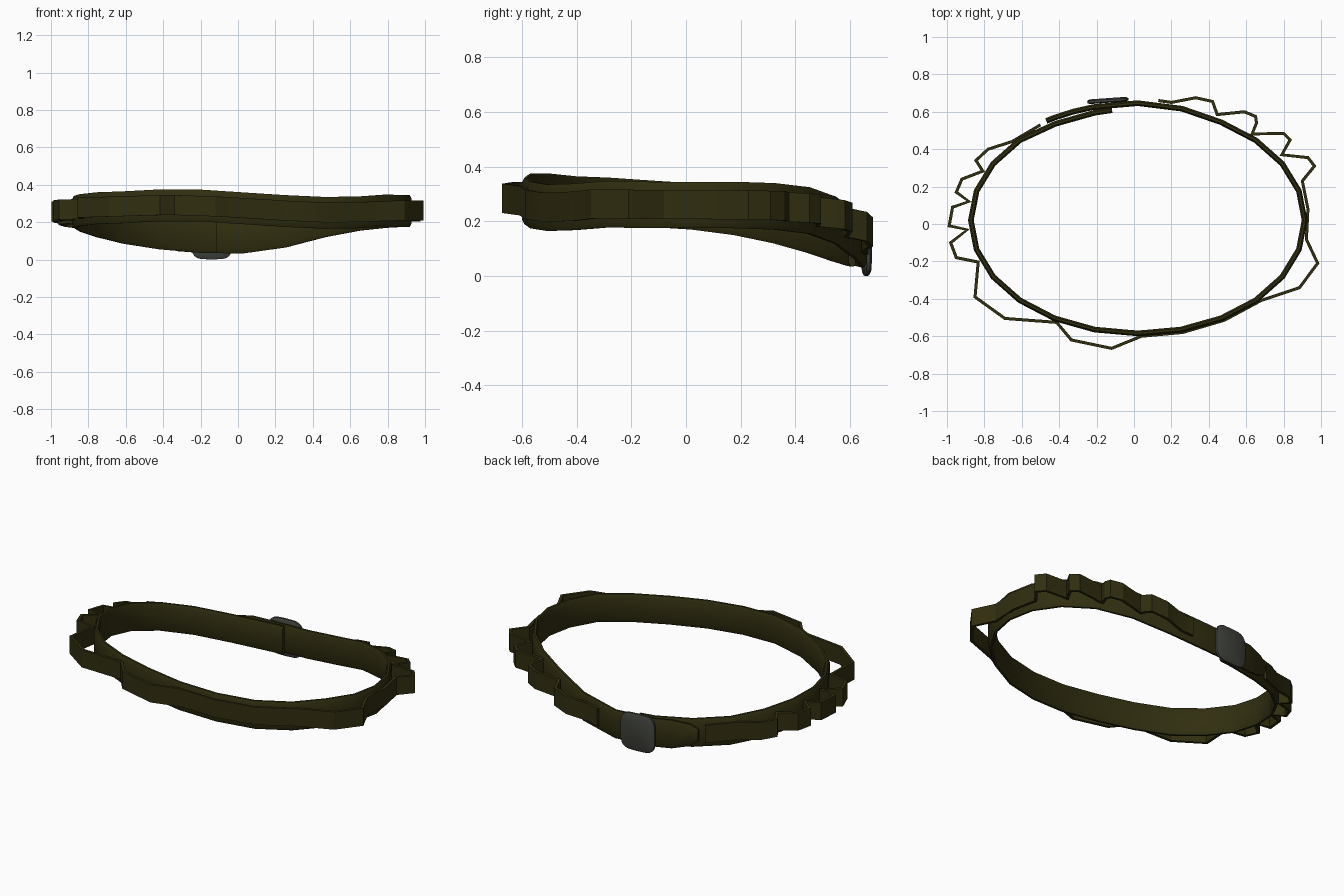
import bpy, bmesh
from math import radians, degrees, cos, sin, atan2, copysign, floor
from mathutils import Vector, Matrix

if "Cube" in bpy.data.objects:
    bpy.data.objects.remove(bpy.data.objects["Cube"])

CX, CY, RX, RY = 0.02, 0.02, 0.892, 0.605   # centre line of the worn belt
HEIGHT = 0.17
# lower edge of the belt every 15 degrees, starting at +x
LOW = [.175, .175, .17, .155, .12, .065, .032, .037, .055, .085, .12, .15,
       .17, .18, .19, .195, .205, .205, .19, .175, .165, .168, .178, .175]


def material(name, colour):
    m = bpy.data.materials.new(name)
    m.use_nodes = True
    m.diffuse_color = (*colour, 1)
    bsdf = m.node_tree.nodes["Principled BSDF"]
    bsdf.inputs["Base Color"].default_value = (*colour, 1)
    bsdf.inputs["Roughness"].default_value = 0.8
    return m


def low_edge(angle):
    a = (angle % 360) / 15
    i = floor(a)
    return LOW[i % 24] + (LOW[(i + 1) % 24] - LOW[i % 24]) * (a - i)


def finish(name, bm, mat, angle):
    bmesh.ops.recalc_face_normals(bm, faces=bm.faces)
    mesh = bpy.data.meshes.new(name)
    bm.to_mesh(mesh)
    bm.free()
    mesh.materials.append(mat)
    obj = bpy.data.objects.new(name, mesh)
    bpy.context.collection.objects.link(obj)
    bpy.ops.object.select_all(action='DESELECT')
    obj.select_set(True)
    bpy.context.view_layer.objects.active = obj
    bpy.ops.object.shade_smooth_by_angle(angle=radians(angle))
    return obj


def sweep(name, stations, thick, bevel, mat, angle):
    """Run an upright band through stations of (x, y, low, high)."""
    bm = bmesh.new()
    pts = [Vector(s[:2]) for s in stations]
    rings = []
    for i, (x, y, lo, hi) in enumerate(stations):
        d1 = (pts[i] - pts[max(i - 1, 0)]).normalized()
        d2 = (pts[min(i + 1, len(pts) - 1)] - pts[i]).normalized()
        d = (d1 + d2).normalized()
        side = d2 if d1.length == 0 else d1
        n = Vector((d.y, -d.x)) / max(d.dot(side), 0.6)
        h, b = thick / 2, bevel
        if b:
            section = [(-h, lo + b), (-h * .4, lo), (h * .4, lo), (h, lo + b),
                       (h, hi - b), (h * .4, hi), (-h * .4, hi), (-h, hi - b)]
        else:
            section = [(-h, lo), (h, lo), (h, hi), (-h, hi)]
        rings.append([bm.verts.new((x + n.x * o, y + n.y * o, z)) for o, z in section])
    count = len(rings[0])
    for r, s in zip(rings, rings[1:]):
        for k in range(count):
            j = (k + 1) % count
            bm.faces.new((r[k], r[j], s[j], s[k]))
    bm.faces.new(rings[0])
    bm.faces.new(rings[-1])
    return finish(name, bm, mat, angle)


olive = material("dark olive webbing", (0.030, 0.027, 0.005))
grey = material("grey buckle", (0.052, 0.056, 0.046))

# Belt: inner end behind the buckle, round the body, overlapping to a tapered tip
belt = []
for a in [99] + list(range(105, 466, 15)) + [472, 479, 482]:
    grow = 1.0
    if a < 125:
        grow = 0.985
    elif a > 420:
        grow = 1.0 + 0.035 * min((a - 420) / 25, 1)
    taper = {479: 0.02, 482: 0.05}.get(a, 0)
    t = radians(a)
    lo = low_edge(a)
    belt.append((CX + RX * grow * cos(t), CY + RY * grow * sin(t),
                 lo + taper, lo + HEIGHT - taper))
sweep("belt", belt, 0.03, 0.018, olive, 35)

# Loop webbing: one strip folded into open loops around the outside
FOLDS = [(.13, .66), (.2, .65), (.33, .675), (.42, .655), (.445, .585),
         (.59, .6), (.65, .575), (.655, .54), (.63, .48), (.8, .485),
         (.835, .45), (.79, .37), (.93, .355), (.965, .31), (.9, .23),
         (.92, .08), (.9, -.08), (.982, -.21), (.885, -.34), (.67, -.4),
         (.48, -.51), (.26, -.58), (.04, -.6), (-.12, -.665), (-.335, -.62),
         (-.385, -.49), (-.69, -.505), (-.85, -.39), (-.82, -.2), (-.95, -.18),
         (-.98, -.1), (-.88, -.03), (-.988, -.01), (-.97, .09), (-.88, .12),
         (-.95, .17), (-.92, .24), (-.8, .28), (-.845, .34), (-.78, .4),
         (-.65, .44), (-.5, .53)]
strip = []
for x, y in FOLDS:
    u, v = (x - CX) / RX, (y - CY) / RY
    push = max(1.0, 1.025 / (u * u + v * v) ** 0.5)   # keep it outside the belt
    a = degrees(atan2(v, u))
    lo = low_edge(a)
    strip.append((CX + RX * u * push, CY + RY * v * push, lo + 0.033, lo + 0.14))
sweep("loop_webbing", strip, 0.016, 0, olive, 20)

# Buckle: rounded plate with a chamfered rim, slightly domed
bm = bmesh.new()
layers = []
for depth, size in ((-.012, .9), (-.006, 1), (.006, 1), (.013, .88)):
    ring = []
    for k in range(24):
        c, s = cos(radians(k * 15)), sin(radians(k * 15))
        ring.append(bm.verts.new((copysign(abs(c) ** .5, c) * .11 * size, depth,
                                  copysign(abs(s) ** .5, s) * .112 * size)))
    layers.append(ring)
for r, s in zip(layers, layers[1:]):
    for k in range(24):
        j = (k + 1) % 24
        bm.faces.new((r[k], r[j], s[j], s[k]))
bm.faces.new(layers[0])
bm.faces.new(layers[-1])
buckle = finish("buckle", bm, grey, 30)
buckle.matrix_world = Matrix.Translation((-.14, .66, .113)) @ Matrix.Rotation(radians(4), 4, 'Z')
